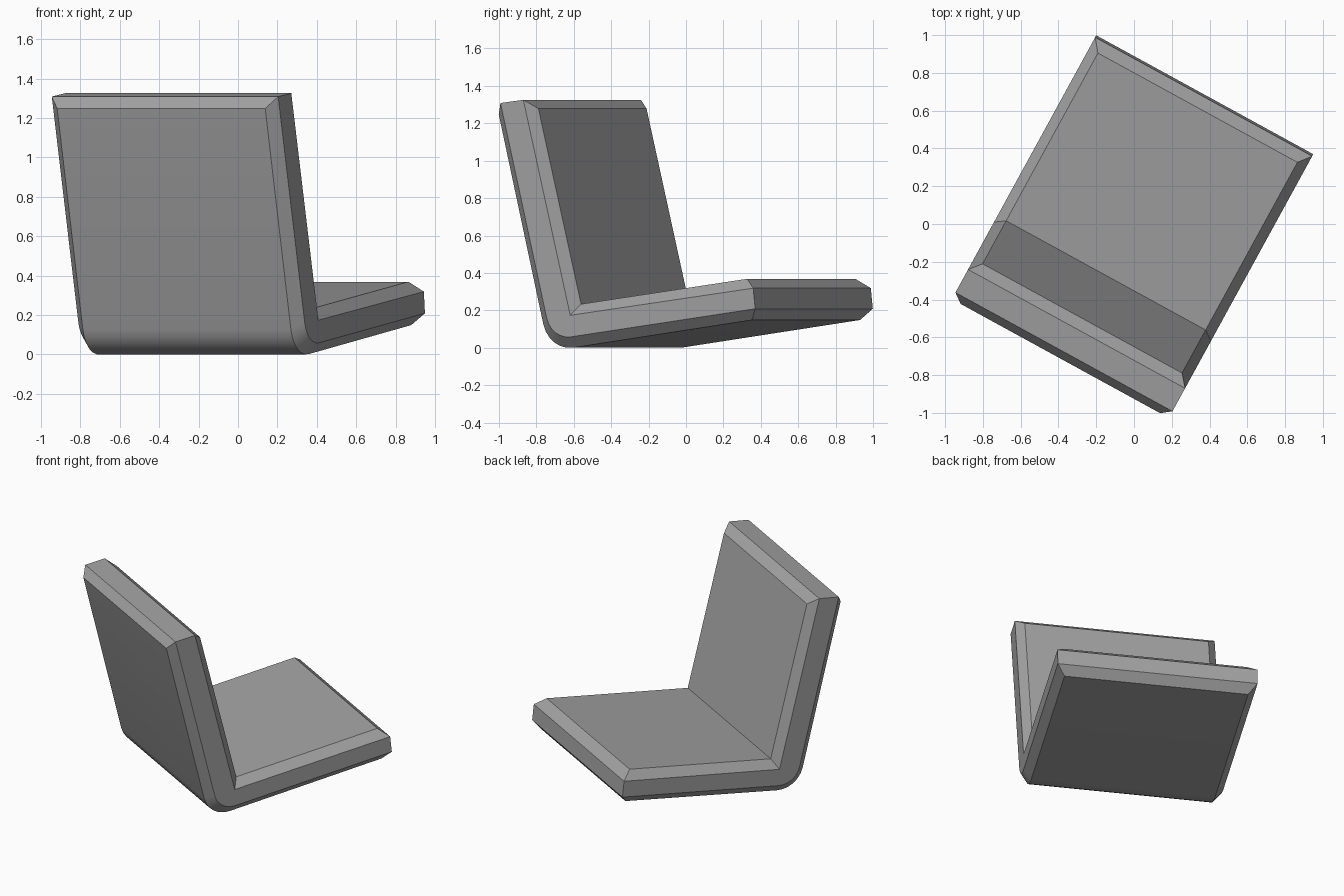
import bpy
import bmesh
import math
from mathutils import Vector, Matrix

cube = bpy.data.objects.get("Cube")
if cube:
    bpy.data.objects.remove(cube, do_unlink=True)

SEGMENTS = 6          # steps round the outer bend
FULL, INSET = 0.655, 0.602   # half widths at the side wall and the chamfered faces
TURN = math.radians(-28.7)


def rounded(top, corner, end, reach):
    """Profile rail from the backrest top to the seat end with a filleted bend."""
    top, corner, end = Vector(top), Vector(corner), Vector(end)
    up, out = (top - corner).normalized(), (end - corner).normalized()
    half = up.angle(out) / 2
    centre = corner + (up + out).normalized() * reach / math.cos(half)
    radius = reach * math.tan(half)
    spread = math.pi / 2 - half
    axis = -(up + out).normalized()
    side = Vector((-axis.y, axis.x))
    if side.dot(up) < 0:
        side = -side
    bend = []
    for i in range(SEGMENTS + 1):
        a = spread * (1 - 2 * i / SEGMENTS)
        bend.append(centre + radius * (axis * math.cos(a) + side * math.sin(a)))
    return [top] + bend + [end]


def sharp(top, corner, end):
    """Same number of stations, all meeting at one inner corner."""
    return [Vector(top)] + [Vector(corner)] * (SEGMENTS + 1) + [Vector(end)]


# Rails as (depth, height), from the sitting surface round to the underside
rails = [
    (INSET, sharp((-0.57, 1.28), (-0.31, 0.235), (0.702, 0.37))),
    (FULL, sharp((-0.633, 1.327), (-0.347, 0.175), (0.768, 0.32))),
    (FULL, rounded((-0.772, 1.31), (-0.462, 0.044), (0.78, 0.21), 0.12)),
    (INSET, rounded((-0.812, 1.25), (-0.505, -0.018), (0.732, 0.15), 0.15)),
]

# Seat shell: closed eight-sided sections bridged along the rails
bm = bmesh.new()
left = [[bm.verts.new((w, p.x, p.y)) for p in rail] for w, rail in rails]
right = [[bm.verts.new((-w, p.x, p.y)) for p in rail] for w, rail in rails]
loops = left + right[::-1]
for a, b in zip(loops, loops[1:] + loops[:1]):
    for i in range(len(a) - 1):
        bm.faces.new((a[i], a[i + 1], b[i + 1], b[i]))

# Bevelled end faces at the backrest top and the seat edge
for end in (0, -1):
    for k in range(3):
        bm.faces.new((left[k][end], left[k + 1][end],
                      right[k + 1][end], right[k][end]))

bmesh.ops.remove_doubles(bm, verts=bm.verts, dist=0.0005)
bmesh.ops.recalc_face_normals(bm, faces=bm.faces)
bmesh.ops.rotate(bm, verts=bm.verts, cent=(0, 0, 0), matrix=Matrix.Rotation(TURN, 3, "Z"))
lowest = min(v.co.z for v in bm.verts)
bmesh.ops.translate(bm, verts=bm.verts, vec=(0, 0, -lowest))

mesh = bpy.data.meshes.new("seat_shell")
bm.to_mesh(mesh)
bm.free()
seat = bpy.data.objects.new("seat_shell", mesh)
bpy.context.collection.objects.link(seat)

# Plain grey finish
grey = bpy.data.materials.new("mid_grey")
grey.use_nodes = True
colour = (0.36, 0.36, 0.36, 1)
grey.diffuse_color = colour
grey.node_tree.nodes["Principled BSDF"].inputs["Base Color"].default_value = colour
mesh.materials.append(grey)

bpy.ops.object.select_all(action="DESELECT")
seat.select_set(True)
bpy.context.view_layer.objects.active = seat
bpy.ops.object.shade_smooth_by_angle(angle=math.radians(30))
